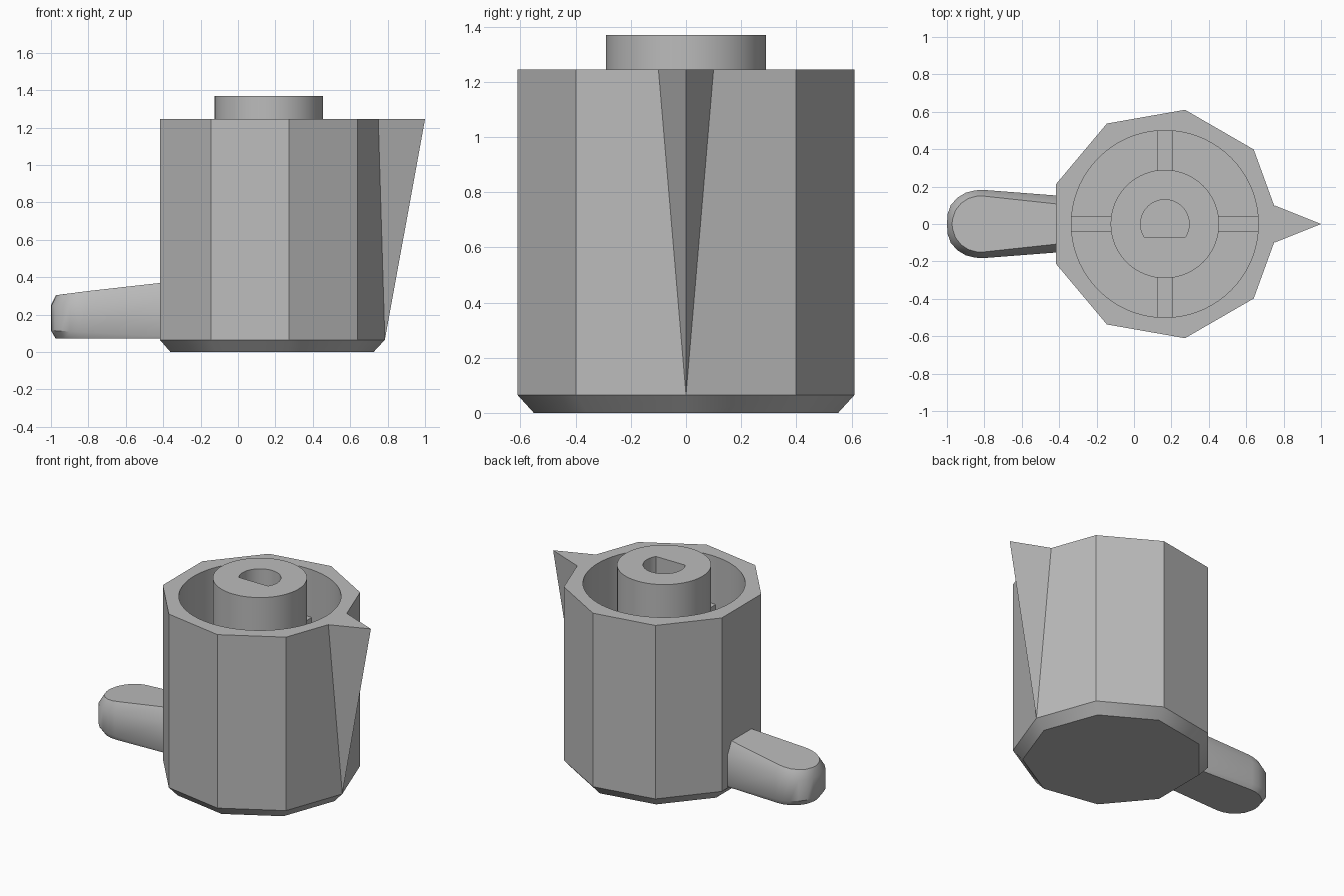
import bpy, bmesh, math

if "Cube" in bpy.data.objects:
    bpy.data.objects.remove(bpy.data.objects["Cube"])

CX = 0.165      # axis of the pot
RIM = 1.245     # height of the rim
FLOOR = 0.12    # floor of the cavity

grey = bpy.data.materials.new("plain grey")
grey.use_nodes = True
colour = (0.5, 0.5, 0.5, 1)
grey.diffuse_color = colour
grey.node_tree.nodes["Principled BSDF"].inputs["Base Color"].default_value = colour


def finish(name, bm):
    bmesh.ops.recalc_face_normals(bm, faces=bm.faces)
    mesh = bpy.data.meshes.new(name)
    bm.to_mesh(mesh)
    bm.free()
    mesh.materials.append(grey)
    ob = bpy.data.objects.new(name, mesh)
    bpy.context.collection.objects.link(ob)
    return ob


def loft(name, rings):
    """Skin closed rings of points and cap both ends."""
    bm = bmesh.new()
    loops = [[bm.verts.new(p) for p in ring] for ring in rings]
    for a, b in zip(loops, loops[1:]):
        for i in range(len(a)):
            j = (i + 1) % len(a)
            bm.faces.new((a[i], a[j], b[j], b[i]))
    bm.faces.new(loops[0][::-1])
    bm.faces.new(loops[-1])
    return finish(name, bm)


def ring(r, z, n, flat=-9):
    """Regular ring round the axis, optionally cut off by a flat at y = flat."""
    angles = [math.tau * i / n for i in range(n)]
    if flat > -r:
        start = math.asin(flat / r)
        angles = [start + (math.pi - 2 * start) * i / n for i in range(n + 1)]
    return [(CX + r * math.cos(a), r * math.sin(a), z) for a in angles]


def activate(ob):
    bpy.ops.object.select_all(action="DESELECT")
    ob.select_set(True)
    bpy.context.view_layer.objects.active = ob


def cut(ob, cutter):
    cutter.hide_render = True
    mod = ob.modifiers.new("cut", "BOOLEAN")
    mod.operation, mod.solver, mod.object = "DIFFERENCE", "EXACT", cutter
    activate(ob)
    bpy.ops.object.modifier_apply(modifier=mod.name)
    bpy.data.objects.remove(cutter)


def smooth(ob):
    activate(ob)
    bpy.ops.object.shade_smooth_by_angle(angle=math.radians(32))


# Nine-sided body with chamfered foot and round cavity
body = loft("body", [ring(0.56, 0, 9), ring(0.62, 0.065, 9), ring(0.62, RIM, 9)])
cut(body, loft("cavity_cutter", [ring(0.5, FLOOR, 72), ring(0.5, RIM + 0.1, 72)]))
smooth(body)

# Central hub with a D-shaped socket
hub = loft("hub", [ring(0.29, FLOOR, 64), ring(0.29, 1.37, 64)])
cut(hub, loft("socket_cutter", [ring(0.13, FLOOR + 0.1, 40, -0.07),
                                ring(0.13, 1.5, 40, -0.07)]))
smooth(hub)

# Four ribs joining the hub to the wall
for i, side in enumerate(("left", "back", "right", "front")):
    c, s = math.cos(i * math.pi / 2), math.sin(i * math.pi / 2)
    corners = [(0.28, -0.04), (0.505, -0.04), (0.505, 0.04), (0.28, 0.04)]
    loft(side + "_rib", [[(CX + u * c - v * s, u * s + v * c, z) for u, v in corners]
                         for z in (FLOOR, 0.92)])

# Spout: a slim wedge running down one corner
bm = bmesh.new()
tip, back, front, foot = [bm.verts.new(p) for p in (
    (1, 0, RIM), (0.75, 0.1, RIM), (0.75, -0.1, RIM), (0.785, 0, 0.065))]
for tri in ((tip, back, front), (tip, front, foot), (tip, foot, back), (back, foot, front)):
    bm.faces.new(tri)
finish("spout", bm)

# Handle: rounded plan outline stacked at four levels, rising towards the body
half = [(-0.41, 0.152), (-0.8, 0.182), (-0.85, 0.18), (-0.9, 0.167),
        (-0.945, 0.14), (-0.98, 0.1), (-0.996, 0.055), (-1, 0)]


def level(z_tip, z_root, inset_tip, inset_root):
    points = []
    for x, y in half:
        t = (x + 1) / 0.59
        k = inset_tip + (inset_root - inset_tip) * t
        end = max(0, (-0.8 - x) / 0.2)
        points.append((x + k * end, max(0, y - k), z_tip + (z_root - z_tip) * t))
    return points + [(x, -y, z) for x, y, z in points[-2::-1]]


handle = loft("handle", [level(0.072, 0.072, 0.025, 0.004), level(0.115, 0.085, 0, 0),
                         level(0.25, 0.285, 0, 0), level(0.304, 0.37, 0.027, 0.045)])
smooth(handle)
